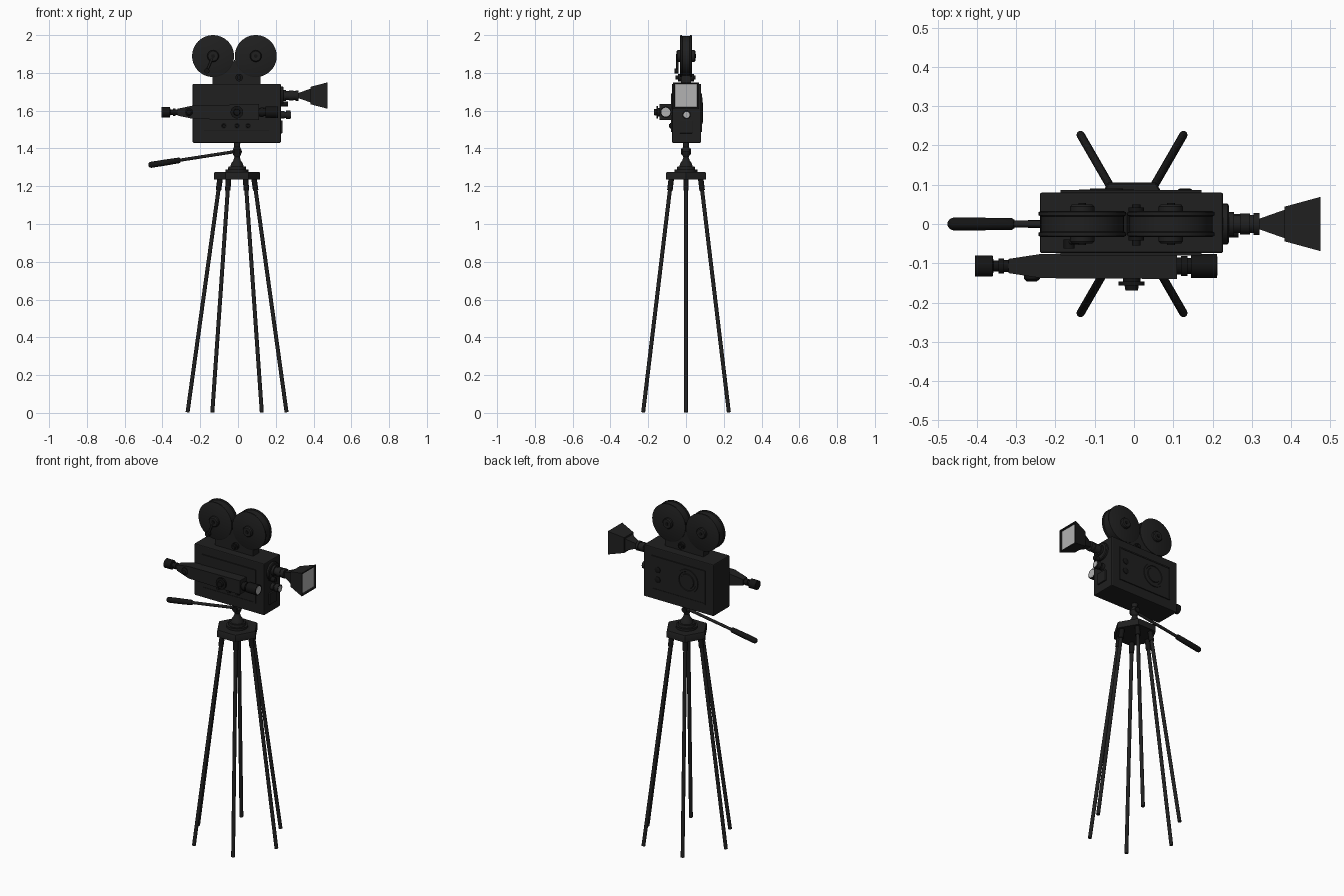
import bpy, bmesh, math
from mathutils import Vector, Matrix

def material(name, v):
    m = bpy.data.materials.new(name)
    m.diffuse_color = (v, v, v, 1)
    return m

BLACK = material("black_paint", 0.014)
RUBBER = material("dark_rubber", 0.007)
GLASS = material("pale_glass", 0.45)
CX = -0.005  # centre line of the tripod

def finish(name, bm, mat, smooth=True, bevel=0):
    bmesh.ops.recalc_face_normals(bm, faces=bm.faces)
    me = bpy.data.meshes.new(name)
    bm.to_mesh(me)
    bm.free()
    ob = bpy.data.objects.new(name, me)
    bpy.context.collection.objects.link(ob)
    me.materials.append(mat)
    if bevel:
        b = ob.modifiers.new("bevel", 'BEVEL')
        b.width, b.segments = bevel, 2
    if smooth:
        bpy.ops.object.select_all(action='DESELECT')
        ob.select_set(True)
        bpy.context.view_layer.objects.active = ob
        bpy.ops.object.shade_smooth_by_angle(angle=math.radians(35))
    return ob

def box(name, lo, hi, mat=BLACK, bevel=0.0):
    lo, hi = Vector(lo), Vector(hi)
    bm = bmesh.new()
    bmesh.ops.create_cube(bm, size=1, matrix=Matrix.Translation((lo + hi) / 2)
                          @ Matrix.Diagonal((*(hi - lo), 1)))
    return finish(name, bm, mat, False, bevel)

def lathe(name, origin, axis, profile, mat=BLACK, seg=32):
    """Revolve (distance along axis, radius) points, closed at both ends."""
    rot = Vector(axis).to_track_quat('Z', 'Y').to_matrix().to_4x4()
    mtx = Matrix.Translation(origin) @ rot
    bm = bmesh.new()
    rings = [[bm.verts.new(mtx @ Vector((r * math.cos(2 * math.pi * i / seg),
                                         r * math.sin(2 * math.pi * i / seg), d)))
              for i in range(seg)] for d, r in profile]
    for a, b in zip(rings, rings[1:]):
        for i in range(seg):
            j = (i + 1) % seg
            bm.faces.new((a[i], a[j], b[j], b[i]))
    bm.faces.new(rings[0])
    bm.faces.new(rings[-1])
    return finish(name, bm, mat)

def rod(name, p, q, r, mat=BLACK, seg=16):
    p, q = Vector(p), Vector(q)
    return lathe(name, p, q - p, [(0, r), ((q - p).length, r)], mat, seg)

def loft(name, sections, cy, cz, mat=BLACK):
    """Rectangular sections (x, half width y, half height z) along x."""
    bm = bmesh.new()
    rings = [[bm.verts.new((x, cy + sy * hy, cz + sz * hz))
              for sy, sz in ((-1, -1), (1, -1), (1, 1), (-1, 1))] for x, hy, hz in sections]
    for a, b in zip(rings, rings[1:]):
        for i in range(4):
            bm.faces.new((a[i], a[(i + 1) % 4], b[(i + 1) % 4], b[i]))
    bm.faces.new(rings[0])
    bm.faces.new(rings[-1])
    return finish(name, bm, mat, False)

# tripod: hexagonal crown and six splayed legs
crown = lathe("tripod_crown", (CX, 0, 1.235), (0, 0, 1), [(0, 0.122), (0.034, 0.122), (0.04, 0.118)], seg=6)
crown.data.transform(Matrix.Translation((CX, 0, 0)) @ Matrix.Rotation(math.pi / 6 * 0, 4, 'Z')
                     @ Matrix.Translation((-CX, 0, 0)))
if crown.dimensions.x < crown.dimensions.y:  # corners point along x
    crown.data.transform(Matrix.Translation((CX, 0, 0)) @ Matrix.Rotation(math.pi / 6, 4, 'Z')
                         @ Matrix.Translation((-CX, 0, 0)))
for i in range(6):
    a = i * math.pi / 3
    d = Vector((math.cos(a), math.sin(a), 0))
    top = Vector((CX, 0, 1.24)) + d * 0.09
    foot = Vector((CX, 0, 0.0)) + d * 0.262
    rod(f"tripod_leg_{i + 1}", top, foot + Vector((0, 0, 0.003)), 0.0105, seg=12)
    rod(f"leg_socket_{i + 1}", top, top.lerp(foot, 0.05), 0.0145, RUBBER, 12)

# stepped pan head with tilt ball
lathe("pan_head", (CX, 0, 1.27), (0, 0, 1),
      [(0, 0.06), (0.018, 0.06), (0.018, 0.048), (0.034, 0.046), (0.034, 0.036), (0.052, 0.03),
       (0.066, 0.02), (0.085, 0.014), (0.096, 0.02), (0.113, 0.026), (0.13, 0.02),
       (0.138, 0.015), (0.165, 0.018)])
rod("tilt_pivot", (CX, -0.027, 1.385), (CX, 0.027, 1.385), 0.016, RUBBER)

# pan handle
rod("pan_handle_rod", (CX, 0, 1.385), (-0.32, 0, 1.336), 0.0085)
a, b = Vector((-0.305, 0, 1.338)), Vector((-0.475, 0, 1.311))
lathe("pan_handle_grip", a, b - a, [(0, 0.011), (0.006, 0.015), (0.08, 0.016), (0.158, 0.016),
                                   (0.166, 0.013), (0.171, 0.006)], RUBBER, 20)

# camera body with raised, framed side doors
box("camera_body", (-0.24, -0.074, 1.43), (0.227, 0.08, 1.742), bevel=0.005)
for side, y0, y1 in (("front", -0.078, -0.072), ("back", 0.078, 0.084)):
    box(f"{side}_door", (-0.18, y0, 1.495), (0.165, y1, 1.685), bevel=0.002)
    for z in (1.488, 1.684):
        box(f"{side}_door_rail", (-0.187, y0 - 0.002, z), (0.172, y1 + 0.002, z + 0.008))
    for x in (-0.187, 0.164):
        box(f"{side}_door_stile", (x, y0 - 0.002, 1.488), (x + 0.008, y1 + 0.002, 1.692))
for i, x in enumerate((-0.075, -0.005, 0.053)):
    lathe(f"front_dial_{i + 1}", (x, -0.07, 1.52), (0, -1, 0),
          [(0, 0.015), (0.014, 0.015), (0.014, 0.009), (0.02, 0.008)], RUBBER, 20)
lathe("back_round_cover", (-0.07, 0.078, 1.6), (0, 1, 0),
      [(0, 0.072), (0.01, 0.07), (0.01, 0.057), (0.007, 0.055), (0.007, 0.044), (0.012, 0.042), (0.012, 0.012)])
for i, z in enumerate((1.555, 1.615)):
    lathe(f"back_dial_{i + 1}", (0.13, 0.078, z), (0, 1, 0), [(0, 0.018), (0.01, 0.018), (0.013, 0.012)], RUBBER, 20)

# magazine bracket cut to nest under the two reels
bm = bmesh.new()
prof = [(-0.135, 1.735), (0.12, 1.735), (0.12, 1.79), (0.06, 1.79), (0.015, 1.82),
        (-0.018, 1.87), (-0.05, 1.82), (-0.095, 1.79), (-0.135, 1.79)]
f = bm.faces.new([bm.verts.new((x, -0.027, z)) for x, z in prof])
ext = bmesh.ops.extrude_face_region(bm, geom=[f])["geom"]
bmesh.ops.translate(bm, vec=(0, 0.054, 0), verts=[v for v in ext if isinstance(v, bmesh.types.BMVert)])
finish("magazine_bracket", bm, BLACK, False)
rod("bracket_pin", (0.006, -0.042, 1.775), (0.006, 0.042, 1.775), 0.02, RUBBER, 24)
rod("bracket_pin_tip", (0.006, -0.055, 1.775), (0.006, 0.05, 1.775), 0.011, RUBBER, 24)

# film reels: rims, recessed drum and hubs on both sides
for n, x in (("left", -0.132), ("right", 0.094)):
    lathe(f"{n}_reel", (x, -0.033, 1.889), (0, 1, 0),
          [(0, 0.105), (0.003, 0.111), (0.011, 0.111), (0.014, 0.106), (0.052, 0.106),
           (0.055, 0.111), (0.063, 0.111), (0.066, 0.105)], seg=48)
    lathe(f"{n}_reel_hub", (x, -0.05, 1.889), (0, 1, 0),
          [(0, 0.012), (0, 0.026), (0.006, 0.031), (0.094, 0.031), (0.1, 0.026), (0.1, 0.012)])
    rod(f"{n}_reel_axle", (x, -0.054, 1.889), (x, 0.054, 1.889), 0.01, RUBBER)
rod("crank_arm", (-0.132, -0.046, 1.889), (-0.165, -0.046, 1.81), 0.006)
rod("crank_knob", (-0.165, -0.04, 1.81), (-0.165, -0.062, 1.81), 0.014, RUBBER)

# taking lens and flared hood
lathe("lens_mount", (0.22, 0, 1.675), (1, 0, 0), [(0, 0.052), (0.018, 0.052), (0.022, 0.047)])
lathe("taking_lens", (0.235, 0, 1.68), (1, 0, 0),
      [(0, 0.03), (0.02, 0.03), (0.02, 0.023), (0.035, 0.023), (0.035, 0.027), (0.06, 0.027),
       (0.06, 0.023), (0.07, 0.023), (0.07, 0.028), (0.085, 0.028), (0.085, 0.012)])
loft("hood", [(0.318, 0.013, 0.013), (0.383, 0.036, 0.036), (0.383, 0.044, 0.046),
              (0.475, 0.069, 0.07), (0.475, 0.061, 0.063), (0.464, 0.058, 0.06)], 0, 1.68)
loft("hood_glass", [(0.463, 0.058, 0.06), (0.467, 0.0585, 0.0605)], 0, 1.68, GLASS)

# nose fittings below the lens
lathe("lower_lens", (0.225, 0.003, 1.578), (1, 0, 0),
      [(0, 0.02), (0.02, 0.02), (0.02, 0.016), (0.028, 0.016), (0.028, 0.023), (0.053, 0.023), (0.053, 0.016)])
rod("lower_lens_glass", (0.27, 0.003, 1.578), (0.2795, 0.003, 1.578), 0.016, GLASS, 24)
rod("nose_knob", (0.22, -0.02, 1.635), (0.266, -0.02, 1.635), 0.014, RUBBER)
box("nose_plate", (0.22, -0.033, 1.48), (0.236, 0.035, 1.548), bevel=0.003)

# side viewfinder: tapered housing, eyepiece and objective
VY, VZ = -0.107, 1.592
loft("viewfinder_housing", [(-0.32, 0.018, 0.018), (-0.235, 0.031, 0.036), (0.11, 0.033, 0.042)], VY, VZ)
lathe("eyepiece", (-0.405, VY, VZ), (1, 0, 0),
      [(0, 0.02), (0, 0.027), (0.045, 0.027), (0.047, 0.014), (0.06, 0.014), (0.06, 0.019),
       (0.074, 0.019), (0.074, 0.015), (0.095, 0.015)], RUBBER)
lathe("viewfinder_objective", (0.1, VY, VZ), (1, 0, 0),
      [(0, 0.022), (0.02, 0.022), (0.02, 0.026), (0.036, 0.026), (0.036, 0.021), (0.045, 0.021),
       (0.045, 0.03), (0.111, 0.03), (0.111, 0.024)], RUBBER)
rod("viewfinder_glass", (0.2, VY, VZ), (0.2125, VY, VZ), 0.024, GLASS, 24)
lathe("focus_knob", (-0.006, -0.135, VZ), (0, -1, 0),
      [(0, 0.022), (0.012, 0.022), (0.012, 0.033), (0.022, 0.033), (0.022, 0.018), (0.034, 0.016)], RUBBER)
lathe("finder_lock_knob", (-0.26, -0.12, VZ), (0, -1, 0), [(0, 0.02), (0.02, 0.02), (0.027, 0.012)], RUBBER)
